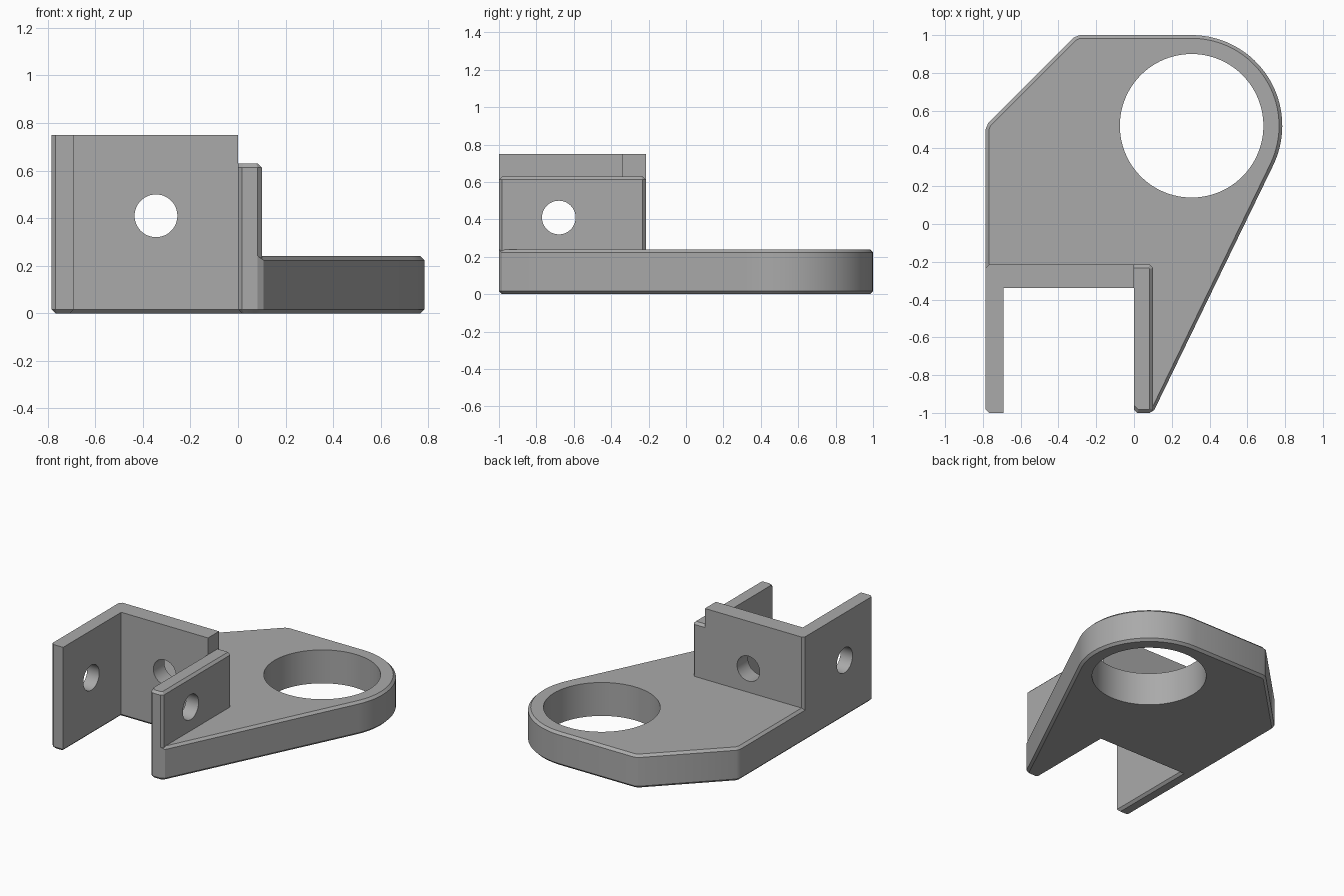
import bpy, bmesh, math
from mathutils import Vector, Matrix

if "Cube" in bpy.data.objects:
    bpy.data.objects.remove(bpy.data.objects["Cube"], do_unlink=True)

CH = 0.017                      # chamfer size
LEFT, INNER, LUG = -0.785, -0.69, 0.1
BACK, NOTCH = -0.215, -0.34
RING = Vector((0.305, 0.52))
RING_R = 0.48

grey = bpy.data.materials.new("plain grey")
grey.use_nodes = True
colour = (0.4, 0.4, 0.4, 1)
grey.diffuse_color = colour
grey.node_tree.nodes["Principled BSDF"].inputs["Base Color"].default_value = colour


def cut_corners(points, corners):
    """Replace the listed outline corners with small flats."""
    result = []
    for i, p in enumerate(points):
        p = Vector(p)
        if i in corners:
            for q in (points[i - 1], points[(i + 1) % len(points)]):
                result.append(p + (Vector(q) - p).normalized() * CH)
        else:
            result.append(p)
    return result


def prism(name, outline, z0, z1, chamfer):
    """Extrude an outline and chamfer the rim edges picked by the rule."""
    bm = bmesh.new()
    face = bm.faces.new([bm.verts.new((p[0], p[1], z0)) for p in outline])
    up = bmesh.ops.extrude_face_region(bm, geom=[face], use_keep_orig=True)["geom"]
    bmesh.ops.translate(bm, vec=(0, 0, z1 - z0),
                        verts=[v for v in up if isinstance(v, bmesh.types.BMVert)])
    bmesh.ops.recalc_face_normals(bm, faces=bm.faces)
    rim = []
    for e in bm.edges:
        a, b = (v.co for v in e.verts)
        if abs(a.z - b.z) < 1e-5 and chamfer((a + b) / 2):
            rim.append(e)
    if rim:
        bmesh.ops.bevel(bm, geom=rim, offset=CH, segments=1, affect='EDGES',
                        clamp_overlap=False)
    return add_object(name, bm)


def add_object(name, bm):
    mesh = bpy.data.meshes.new(name)
    bm.to_mesh(mesh)
    bm.free()
    mesh.materials.append(grey)
    obj = bpy.data.objects.new(name, mesh)
    bpy.context.collection.objects.link(obj)
    return obj


def cylinder(centre, radius, depth, turn, sides):
    bm = bmesh.new()
    bmesh.ops.create_cone(bm, cap_ends=True, segments=sides, radius1=radius,
                          radius2=radius, depth=depth,
                          matrix=Matrix.Translation(centre) @ turn)
    return add_object("hole_cutter", bm)


def combine(target, tool, operation):
    """Apply a boolean and discard the tool."""
    mod = target.modifiers.new("combine", 'BOOLEAN')
    mod.operation, mod.solver, mod.object = operation, 'EXACT', tool
    bpy.context.view_layer.objects.active = target
    bpy.ops.object.modifier_apply(modifier=mod.name)
    bpy.data.objects.remove(tool, do_unlink=True)


# Base plate: forked front, rounded end tangent to the slanted side
tip = Vector((LUG, -1))
to_ring = RING - tip
start = (math.atan2(to_ring.y, to_ring.x) - math.asin(RING_R / to_ring.length)
         - math.pi / 2)
steps = 32
arc = [RING + RING_R * Vector((math.cos(a), math.sin(a)))
       for a in (start + (math.pi / 2 - start) * i / steps for i in range(steps + 1))]
plate_outline = [(LEFT, -1), (INNER, -1), (INNER, NOTCH), (0, NOTCH), (0, -1), tip]
plate_outline += arc + [(-0.305, 1), (LEFT, 0.52)]
last = len(plate_outline) - 1
bracket = prism("mounting_bracket",
                cut_corners(plate_outline, (0, 4, 5, last - 1, last)), 0, 0.24,
                lambda m: m.z < 0.1 or m.x > LUG or m.y > BACK or m.x < LEFT + 0.001)

# Tall corner wall: side arm and back wall
corner_wall = prism("corner_wall", cut_corners(
    [(LEFT, -1), (INNER, -1), (INNER, NOTCH), (0, NOTCH), (0, BACK), (LEFT, BACK)],
    (0, 5)), 0.1, 0.75, lambda m: False)
combine(bracket, corner_wall, 'UNION')

# Lower side lug with a chamfered top
side_lug = prism("side_lug", cut_corners(
    [(0, -1), (LUG, -1), (LUG, BACK), (0, BACK)], (0, 1, 2)), 0.1, 0.63,
    lambda m: m.z > 0.5 and m.x > 0.001)
combine(bracket, side_lug, 'UNION')

# Large bore, pin hole through both arms, and hole in the back wall
flat = Matrix.Identity(4)
along_x = Matrix.Rotation(math.pi / 2, 4, 'Y')
along_y = Matrix.Rotation(math.pi / 2, 4, 'X')
for centre, radius, depth, turn, sides in (
        ((RING.x, RING.y, 0.12), 0.38, 1, flat, 96),
        ((-0.34, -0.68, 0.41), 0.09, 2, along_x, 48),
        ((-0.345, NOTCH, 0.41), 0.09, 0.5, along_y, 48)):
    combine(bracket, cylinder(centre, radius, depth, turn, sides), 'DIFFERENCE')

bpy.ops.object.select_all(action='DESELECT')
bracket.select_set(True)
bpy.context.view_layer.objects.active = bracket
bpy.ops.object.shade_smooth_by_angle(angle=math.radians(25))
